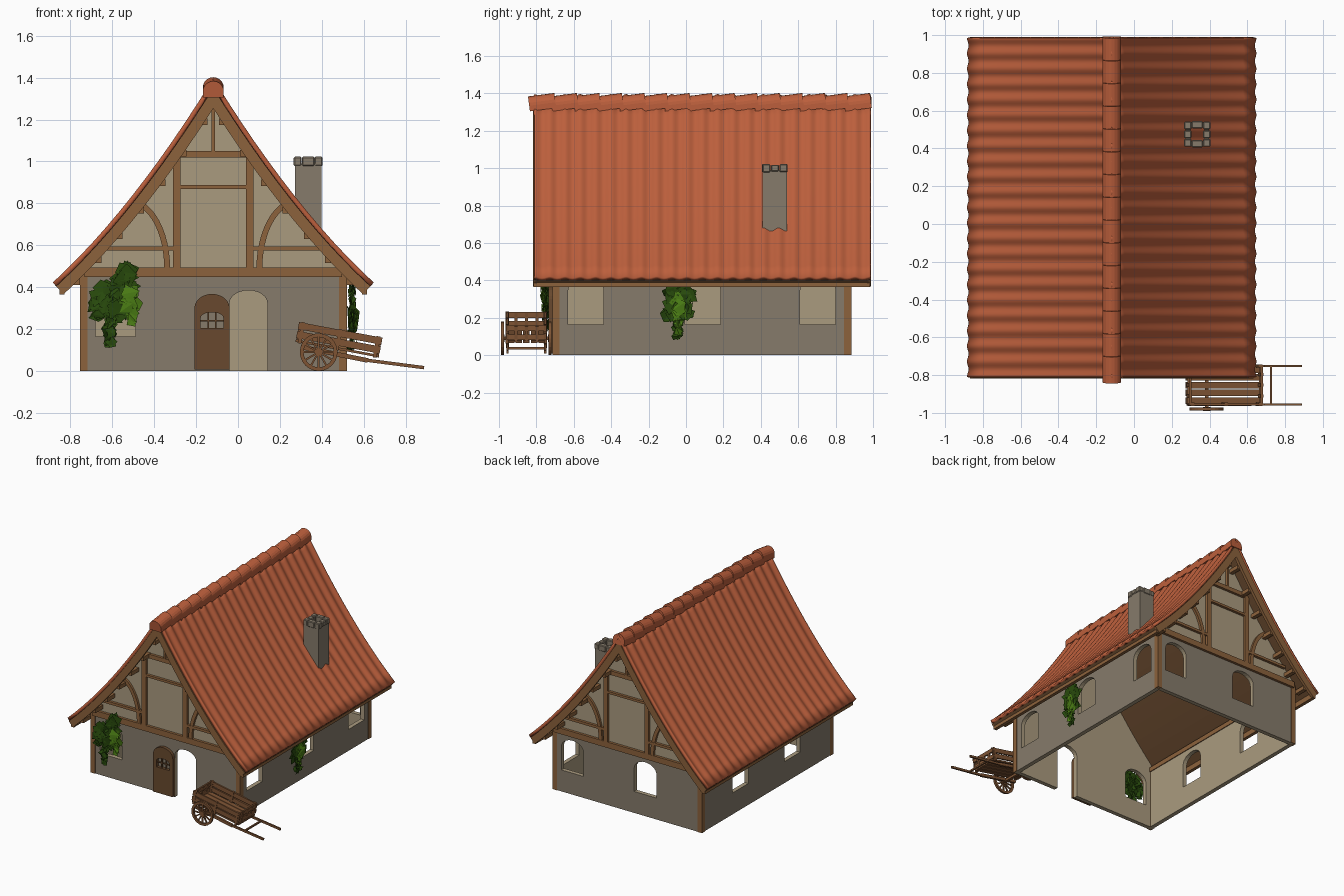
import bpy, bmesh, math, random
from mathutils import Matrix, Vector

random.seed(4)
if "Cube" in bpy.data.objects:
    bpy.data.objects.remove(bpy.data.objects["Cube"])


def material(name, *rgb):
    lin = [(c / 255 / 12.92) if c < 11 else ((c / 255 + 0.055) / 1.055) ** 2.4 for c in rgb]
    m = bpy.data.materials.new(name)
    m.use_nodes = True
    m.diffuse_color = (*lin, 1)
    m.node_tree.nodes["Principled BSDF"].inputs["Base Color"].default_value = (*lin, 1)
    return m


TILE = material("terracotta tile", 188, 95, 60)
WOOD = material("timber", 140, 98, 60)
DARK = material("dark timber", 104, 73, 46)
CART = material("cart wood", 126, 84, 52)
STONE = material("grey render", 134, 123, 107)
PLASTER = material("tan plaster", 170, 155, 127)
LEAF = material("dark leaf", 40, 74, 12)
BRIGHT = material("bright leaf", 74, 124, 20)


def finish(name, bm, *mats):
    mesh = bpy.data.meshes.new(name)
    bm.to_mesh(mesh)
    bm.free()
    for m in mats:
        mesh.materials.append(m)
    ob = bpy.data.objects.new(name, mesh)
    bpy.context.collection.objects.link(ob)
    return ob


AXES = {"Y": Matrix(((1, 0, 0), (0, 0, -1), (0, 1, 0))),
        "X": Matrix(((0, 0, 1), (1, 0, 0), (0, 1, 0)))}


def plate(name, mats, axis, at, thick, loops, outward=None):
    """Flat shape with holes, given thickness; second material on outward faces."""
    cu = bpy.data.curves.new(name, "CURVE")
    cu.dimensions, cu.fill_mode, cu.extrude = "2D", "BOTH", thick / 2
    for loop in loops:
        sp = cu.splines.new("POLY")
        sp.points.add(len(loop) - 1)
        for p, (u, v) in zip(sp.points, loop):
            p.co = (u, v, 0, 1)
        sp.use_cyclic_u = True
    tmp = bpy.data.objects.new(name + "_outline", cu)
    bpy.context.collection.objects.link(tmp)
    mesh = bpy.data.meshes.new_from_object(tmp.evaluated_get(bpy.context.evaluated_depsgraph_get()))
    bpy.data.objects.remove(tmp)
    bm = bmesh.new()
    bm.from_mesh(mesh)
    bpy.data.meshes.remove(mesh)
    bmesh.ops.remove_doubles(bm, verts=bm.verts, dist=1e-5)
    bmesh.ops.transform(bm, matrix=Matrix.Translation(at) @ AXES[axis].to_4x4(), verts=bm.verts)
    bmesh.ops.recalc_face_normals(bm, faces=bm.faces)
    for f in bm.faces:
        f.smooth = False
        f.material_index = int(outward is not None and f.normal.dot(Vector(outward)) > 0.9)
    return finish(name, bm, *mats)


def bars(name, mat, items):
    """One object of boxes, each from p to q with a level width and a height."""
    bm = bmesh.new()
    for p, q, wide, high in items:
        p, q = Vector(p), Vector(q)
        d = q - p
        rot = d.to_track_quat("X", "Z").to_matrix().to_4x4()
        size = Matrix.Diagonal((d.length, wide, high, 1))
        bmesh.ops.create_cube(bm, size=1, matrix=Matrix.Translation((p + q) / 2) @ rot @ size)
    return finish(name, bm, mat)


def arch(x0, x1, z0, spring, rise):
    c, r = (x0 + x1) / 2, (x1 - x0) / 2
    return [(x0, z0), (x1, z0)] + [(c + r * math.cos(t * math.pi / 12), spring + rise * math.sin(t * math.pi / 12))
                                   for t in range(13)]


def window(c):
    return arch(c - 0.095, c + 0.095, 0.165, 0.345, 0.07)


# Roof section: a gently flared slope, offset inward by k
CX, FRONT, BACK, SPAN = -0.118, -0.71, 0.88, 0.762


def slope(d, k):
    z, g = 1.385 - 1.62 * d + 0.46 * d * d, 1.62 - 0.92 * d
    n = math.hypot(1, g)
    return (0, z - k * n) if d == 0 else (d - k * g / n, z - k / n)


def section(k, steps=12):
    half = [slope(SPAN * i / steps, k) for i in range(steps + 1)]
    return [(CX - x, z) for x, z in half[:0:-1]] + [(CX + x, z) for x, z in half]


# Tiled roof skin with a shallow wave along the eaves
bm = bmesh.new()
rows = []
N = 176
for j in range(N + 1):
    y = -0.81 + 1.795 * j / N
    k = -0.006 * math.cos(j * math.pi / 4)
    rows.append([bm.verts.new((x, y, z)) for x, z in section(k)])
for a, b in zip(rows, rows[1:]):
    for i in range(len(a) - 1):
        bm.faces.new((a[i], a[i + 1], b[i + 1], b[i])).smooth = True
bmesh.ops.recalc_face_normals(bm, faces=bm.faces)
skin = finish("roof_tiles", bm, TILE)
if sum(p.normal.z for p in skin.data.polygons) < 0:
    skin.data.flip_normals()
solid = skin.modifiers.new("thickness", "SOLIDIFY")
solid.thickness, solid.offset = 0.022, -1

# Boards, verge boards and eave fascias under the tiles
plate("roof_boards", [DARK], "Y", (0, 0.085, 0), 1.78, [section(0.02) + section(0.04)[::-1]])
for label, y in (("front", -0.808), ("back", 0.978)):
    plate(label + "_verge_board", [WOOD], "Y", (0, y, 0), 0.022, [section(0.018) + section(0.07)[::-1]])
ex, ez = slope(SPAN, 0.045)
bars("eave_fascias", WOOD, [((CX + s * (ex - 0.01), -0.815, ez), (CX + s * (ex - 0.01), 0.985, ez), 0.025, 0.04)
                            for s in (-1, 1)])
battens = []
for d in (0.1, 0.2, 0.3, 0.4, 0.5, 0.6, 0.7):
    x, z = slope(d, 0.07)
    for s in (-1, 1):
        for y0, y1 in ((-0.8, FRONT), (BACK, 0.97)):
            battens.append(((CX + s * x, y0, z), (CX + s * x, y1, z), 0.03, 0.03))
bars("verge_battens", WOOD, battens)

# Overlapping ridge tiles
cap = [(0.05 * math.cos(t * math.pi / 10), 0.05 * math.sin(t * math.pi / 10)) for t in range(11)]
cap = [(0.05, -0.03)] + cap + [(-0.05, -0.03)]
for i in range(15):
    t = plate(f"ridge_tile_{i + 1}", [TILE], "Y", (0, 0, 0), 0.142, [cap])
    t.location = (CX, -0.768 + 0.1205 * i, 1.343)
    t.rotation_euler.x = 0.13

# Ground-floor walls, grey outside and tan inside
WALL = [PLASTER, STONE]
L, R = CX - 0.633, CX + 0.633
door = arch(-0.04, 0.14, 0, 0.325, 0.06)
notched = [(L + 0.004, 0), door[0]] + door[:1:-1] + [door[1], (R - 0.004, 0), (R - 0.004, 0.47), (L + 0.004, 0.47)]
plain = [(L + 0.004, 0), (R - 0.004, 0), (R - 0.004, 0.47), (L + 0.004, 0.47)]
side = [(FRONT + 0.02, 0), (BACK - 0.02, 0), (BACK - 0.02, 0.47), (FRONT + 0.02, 0.47)]
plate("front_wall", WALL, "Y", (0, FRONT + 0.016, 0), 0.032, [notched, window(-0.585)], (0, -1, 0))
plate("back_wall", WALL, "Y", (0, BACK - 0.016, 0), 0.032, [plain, window(0.35), window(-0.27)], (0, 1, 0))
plate("left_wall", WALL, "X", (R - 0.016, 0, 0), 0.032, [side, window(-0.535), window(0.09), window(0.705)], (1, 0, 0))
plate("right_wall", WALL, "X", (L + 0.016, 0, 0), 0.032, [side, window(-0.22), window(0.41)], (-1, 0, 0))
bars("corner_posts", WOOD, [((x, y, 0), (x, y, 0.47), 0.038, 0.038)
                            for x in (L + 0.015, R - 0.015) for y in (FRONT + 0.015, BACK - 0.015)])
bars("wall_plates", WOOD, [((x, FRONT, 0.465), (x, BACK, 0.465), 0.04, 0.035) for x in (L + 0.018, R - 0.018)])

# Gables with timber framing
gable = [(L + 0.01, 0.46)] + [p for p in section(0.035) if p[1] > 0.5] + [(R - 0.01, 0.46)]
for label, y, out in (("front", FRONT, -1), ("back", BACK, 1)):
    plate(label + "_gable", [PLASTER], "Y", (0, y - out * 0.016, 0), 0.03, [gable])
    yf = y + out * 0.004

    def stud(x0, z0, x1, z1, w):
        upright = abs(z1 - z0) > abs(x1 - x0)
        return ((CX + x0, yf, z0), (CX + x1, yf, z1), 0.03, w) if not upright else \
            ((CX + x0 - w / 2, yf, (z0 + z1) / 2), (CX + x0 + w / 2, yf, (z0 + z1) / 2), 0.03, z1 - z0)

    frame = [stud(-0.615, 0.472, 0.615, 0.472, 0.045), stud(-0.19, 1.035, 0.19, 1.035, 0.032),
             stud(-0.17, 0.878, 0.17, 0.878, 0.018), stud(0, 1.05, 0, 1.28, 0.016)]
    for s in (-1, 1):
        frame += [stud(s * 0.175, 0.49, s * 0.175, 1.04, 0.036), stud(s * 0.19, 0.585, s * 0.53, 0.585, 0.02)]
        arc = [[(CX + s * (0.4 - (0.18 + e) * math.cos(t * 0.125)), 0.49 + (0.32 + e) * math.sin(t * 0.125))
                for t in range(11)] for e in (0.014, -0.014)]
        plate(f"{label}_brace_{'left' if s > 0 else 'right'}", [WOOD], "Y", (0, yf, 0), 0.026, [arc[0] + arc[1][::-1]])
    bars(label + "_gable_timbers", WOOD, frame)

# Door leaf folded back against the wall, with a barred peephole
peep = arch(-0.178, -0.07, 0.205, 0.255, 0.025)
plate("door", [DARK], "Y", (0, FRONT - 0.014, 0), 0.024, [arch(-0.208, -0.04, 0.008, 0.3, 0.068), peep])
bars("door_bars", DARK, [((x, -0.722, 0.2), (x, -0.722, 0.28), 0.008, 0.008) for x in (-0.142, -0.106)]
     + [((-0.18, -0.722, 0.24), (-0.068, -0.722, 0.24), 0.008, 0.008)])

# Hollow chimney with a ring of cap stones
px, py = 0.335, 0.475
shaft, caps = [], []
for s in (-1, 1):
    shaft += [((px + s * 0.05, py - 0.065, 0.81), (px + s * 0.05, py + 0.065, 0.81), 0.026, 0.36),
              ((px - 0.062, py + s * 0.052, 0.81), (px + 0.062, py + s * 0.052, 0.81), 0.026, 0.36)]
    for y, h in ((-0.045, 0.045), (0.0, 0.036), (0.046, 0.042)):
        caps.append(((px + s * 0.05, py + y - 0.021, 1.0), (px + s * 0.05, py + y + 0.021, 1.0), 0.038, h))
    caps.append(((px - 0.03, py + s * 0.05, 1.0), (px + 0.03, py + s * 0.05, 1.0), 0.038, 0.045))
bars("chimney", STONE, shaft)
stones = bars("chimney_cap_stones", STONE, caps)
stones.modifiers.new("worn edges", "BEVEL").width = 0.005


# Handcart, tipped forward on its shafts
def on_cart(u, y, w, a=0.185):
    return (0.275 + u * math.cos(a) + w * math.sin(a), y, 0.145 - u * math.sin(a) + w * math.cos(a))


near, far, length = -0.955, -0.752, 0.405
boards = [(on_cart(0, near + 0.02 + i * 0.041, 0), on_cart(length, near + 0.02 + i * 0.041, 0), 0.035, 0.012)
          for i in range(5)]
for y in (near, far):
    boards += [(on_cart(0, y, w), on_cart(length, y, w), 0.012, 0.034) for w in (0.03, 0.073)]
    boards += [(on_cart(u, y, -0.01), on_cart(u, y, 0.093), 0.018, 0.018) for u in (0.02, 0.2, 0.385)]
    boards += [((0.3, y, 0.115), (0.62, y, 0.05), 0.016, 0.022), ((0.61, y, 0.052), (0.888, y, 0.016), 0.012, 0.016)]
for u in (0.01, length - 0.01):
    boards += [(on_cart(u, near, w), on_cart(u, far, w), 0.012, 0.03) for w in (0.025, 0.073)]
    boards += [(on_cart(u, y, 0), on_cart(u, y, 0.085), 0.016, 0.016) for y in (-0.91, -0.853, -0.797)]
boards += [((0.725, near, 0.037), (0.725, far, 0.037), 0.012, 0.012), ((0.385, -0.98, 0.09), (0.385, -0.73, 0.09), 0.02, 0.02)]
bars("cart_body", CART, boards)


def ring(r, n=24):
    return [(0.385 + r * math.cos(i * math.tau / n), 0.09 + r * math.sin(i * math.tau / n)) for i in range(n)]


for label, y in (("near", -0.98), ("far", -0.728)):
    plate(f"cart_{label}_wheel_rim", [CART], "Y", (0, y, 0), 0.016, [ring(0.09), ring(0.072)])
    plate(f"cart_{label}_wheel_hub", [CART], "Y", (0, y, 0), 0.02, [ring(0.02, 12)])
    bars(f"cart_{label}_wheel_spokes", CART, [((0.385, y, 0.09), (u, y, v), 0.009, 0.009) for u, v in ring(0.075, 12)])


# Ivy: jagged leaves, broad above and trailing to a tail below
def ivy(name, foot, along, out, height, half, count, mat, lean=0.0):
    bm = bmesh.new()
    along, out, up = Vector(along), Vector(out), Vector((0, 0, 1))
    for i in range(count):
        t = i / count
        spread = half * (0.2 if t < 0.35 else 1.0 if t < 0.78 else 2.6 * (1.05 - t))
        c = Vector(foot) + up * (height * t) + out * random.uniform(0.0, 0.022) \
            + along * (random.uniform(-spread, spread) + lean * max(0, t - 0.6))
        size = random.uniform(0.028, 0.05) * (0.6 if t < 0.35 else 1)
        turn = random.uniform(0, math.tau)
        pts = [c + size * (along * math.cos(turn + k) + up * math.sin(turn + k)) + out * random.uniform(-0.01, 0.02)
               for k in (0, 1.9, 3.1, 4.3)]
        bm.faces.new([bm.verts.new(p) for p in pts[:3]])
        bm.faces.new([bm.verts.new(p) for p in (pts[0], pts[2], pts[3])])
    for f in bm.faces:
        f.normal_update()
        if f.normal.dot(out) < 0:
            f.normal_flip()
    finish(name, bm, mat)


ivy("front_ivy", (-0.61, -0.732, 0.13), (1, 0, 0), (0, -1, 0), 0.36, 0.075, 110, LEAF, 0.22)
ivy("front_ivy_sprig", (-0.505, -0.745, 0.23), (1, 0, 0), (0, -1, 0), 0.16, 0.03, 18, BRIGHT)
ivy("side_ivy", (0.525, -0.045, 0.1), (0, 1, 0), (1, 0, 0), 0.31, 0.075, 80, LEAF)
ivy("side_ivy_sprig", (0.54, -0.04, 0.13), (0, 1, 0), (1, 0, 0), 0.2, 0.025, 12, BRIGHT)
